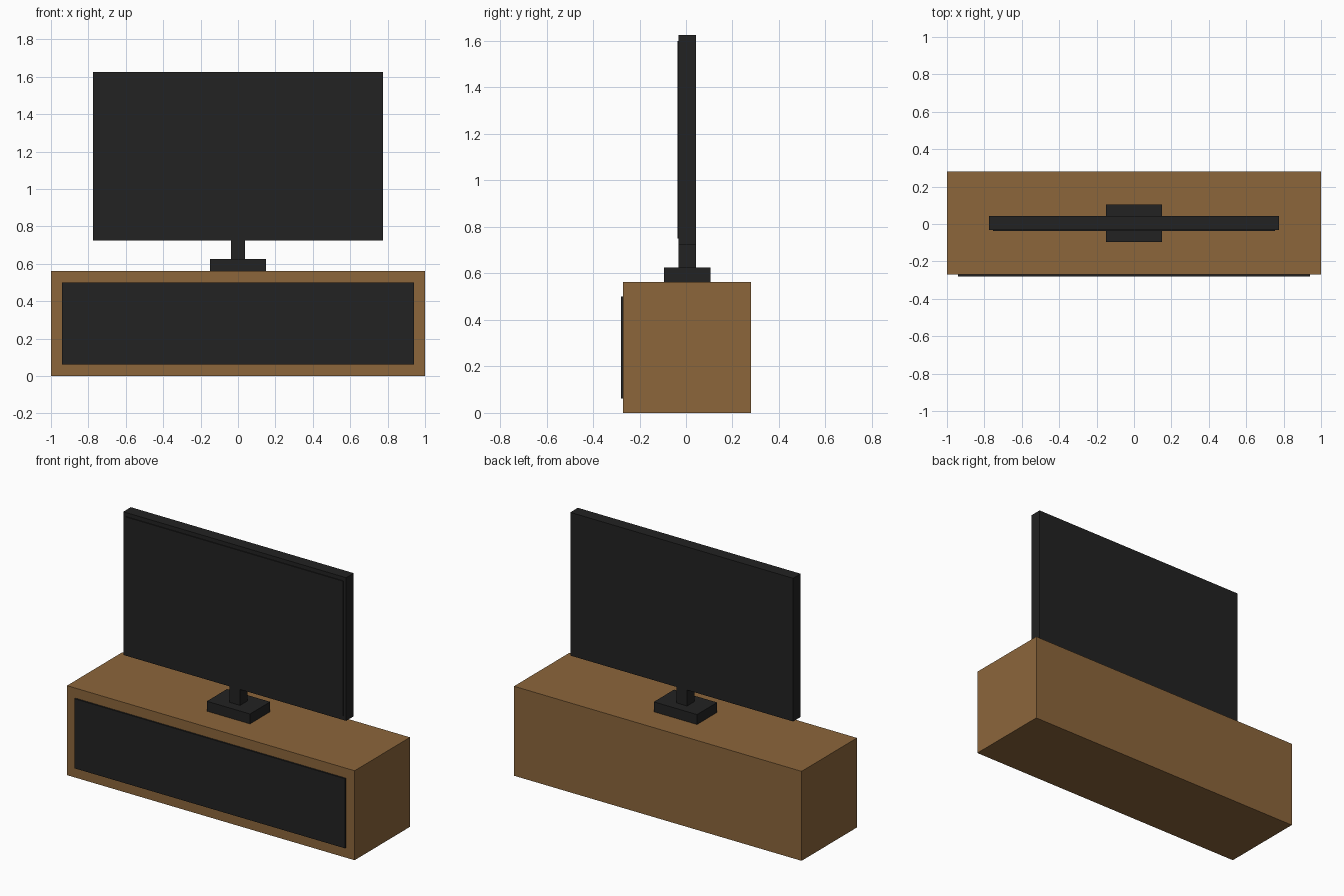
import bpy
from mathutils import Matrix, Vector
import bmesh

cube = bpy.data.objects.get("Cube")
if cube:
    bpy.data.objects.remove(cube, do_unlink=True)


def material(name, colour):
    mat = bpy.data.materials.new(name)
    mat.use_nodes = True
    rgba = (*colour, 1)
    mat.diffuse_color = rgba
    mat.node_tree.nodes["Principled BSDF"].inputs["Base Color"].default_value = rgba
    return mat


def box(name, half_width, y_range, z_range, mat):
    """Flat-sided box, symmetric about x = 0."""
    (y0, y1), (z0, z1) = y_range, z_range
    size = Vector((2 * half_width, y1 - y0, z1 - z0))
    centre = Vector((0, (y0 + y1) / 2, (z0 + z1) / 2))
    bm = bmesh.new()
    bmesh.ops.create_cube(bm, size=1, matrix=Matrix.Diagonal(size.to_4d()))
    mesh = bpy.data.meshes.new(name)
    bm.to_mesh(mesh)
    bm.free()
    mesh.materials.append(mat)
    obj = bpy.data.objects.new(name, mesh)
    obj.location = centre
    bpy.context.collection.objects.link(obj)
    return obj


wood = material("brown wood", (0.262, 0.133, 0.044))
black = material("black plastic", (0.016, 0.016, 0.016))

# Cabinet with its raised front panel
box("cabinet", 1.0, (-0.27, 0.28), (0, 0.5625), wood)
box("cabinet_front_panel", 0.94, (-0.28, -0.27), (0.0625, 0.5), black)

# Television stand
box("stand_base", 0.15, (-0.095, 0.105), (0.5625, 0.625), black)
box("stand_neck", 0.0375, (-0.0325, 0.0425), (0.625, 0.725), black)

# Television body and raised screen
box("television_body", 0.775, (-0.0325, 0.0425), (0.725, 1.625), black)
box("screen", 0.755, (-0.0375, -0.0325), (0.75, 1.6), black)
